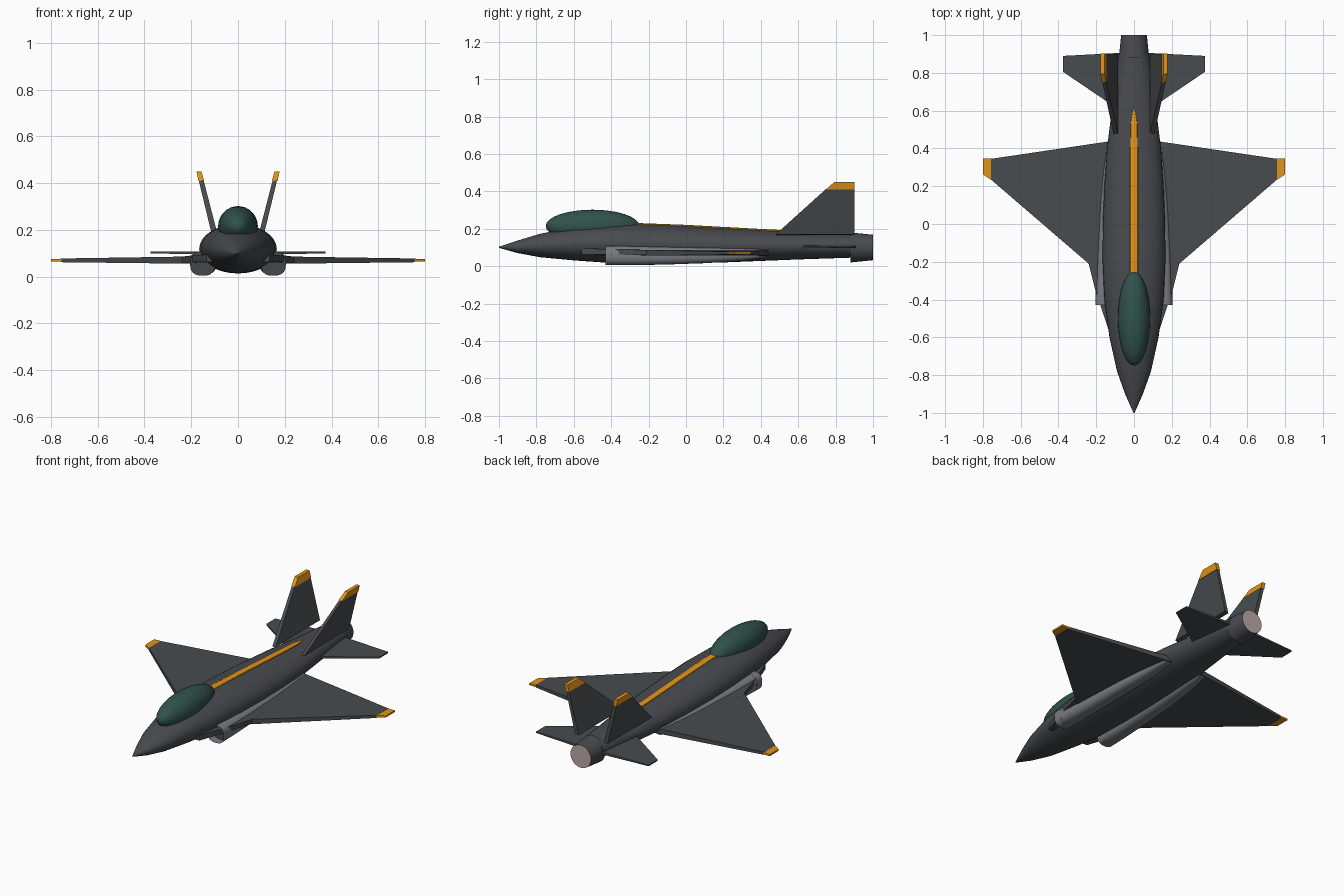
import bpy
import bmesh
import math
from mathutils import Vector

if "Cube" in bpy.data.objects:
    bpy.data.objects.remove(bpy.data.objects["Cube"], do_unlink=True)


def material(name, r, g, b):
    m = bpy.data.materials.new(name)
    m.use_nodes = True
    m.diffuse_color = (r, g, b, 1)
    bsdf = m.node_tree.nodes["Principled BSDF"]
    bsdf.inputs["Base Color"].default_value = (r, g, b, 1)
    bsdf.inputs["Roughness"].default_value = 0.6
    return m


BODY = material("dark grey body", 0.066, 0.07, 0.078)
WING = material("charcoal wing", 0.064, 0.072, 0.077)
DUCT = material("light grey duct", 0.19, 0.2, 0.22)
INSIDE = material("intake interior", 0.06, 0.065, 0.07)
GLASS = material("green canopy glass", 0.03, 0.085, 0.07)
ORANGE = material("orange trim", 0.76, 0.3, 0.01)
EXHAUST = material("pale exhaust", 0.5, 0.4, 0.38)


def finish(bm, name, mats, smooth=False):
    bmesh.ops.recalc_face_normals(bm, faces=bm.faces)
    me = bpy.data.meshes.new(name)
    bm.to_mesh(me)
    bm.free()
    ob = bpy.data.objects.new(name, me)
    bpy.context.collection.objects.link(ob)
    for m in mats:
        me.materials.append(m)
    if smooth:
        bpy.ops.object.select_all(action="DESELECT")
        ob.select_set(True)
        bpy.context.view_layer.objects.active = ob
        bpy.ops.object.shade_smooth_by_angle(angle=math.radians(35))
    return ob


def loft(bm, stations, n=32, power=1.0):
    """Skin rounded sections (x, y, z, half width, half height) along y."""
    rings = []
    for x, y, z, rx, rz in stations:
        ring = []
        for i in range(n):
            a = 2 * math.pi * i / n
            c, s = math.cos(a), math.sin(a)
            ring.append(bm.verts.new((x + rx * math.copysign(abs(c) ** power, c), y,
                                      z + rz * math.copysign(abs(s) ** power, s))))
        rings.append(ring)
    for a, b in zip(rings, rings[1:]):
        for i in range(n):
            j = (i + 1) % n
            bm.faces.new((a[i], a[j], b[j], b[i]))
    front = bm.faces.new(rings[0])
    back = bm.faces.new(rings[-1])
    return front, back


def plate(name, points, direction, mat):
    """Flat panel from (x, y, z, half thickness) outline points."""
    bm = bmesh.new()
    d = Vector(direction)
    up = [bm.verts.new(Vector(p[:3]) + d * p[3]) for p in points]
    low = [bm.verts.new(Vector(p[:3]) - d * p[3]) for p in points]
    bm.faces.new(up)
    bm.faces.new(low[::-1])
    for i in range(len(up)):
        j = (i + 1) % len(up)
        bm.faces.new((up[i], low[i], low[j], up[j]))
    finish(bm, name, [mat])


# Fuselage: y, half width, bottom, top
profile = [(-1, 0.003, 0.098, 0.104), (-0.9, 0.047, 0.07, 0.137),
           (-0.78, 0.09, 0.048, 0.173), (-0.6, 0.13, 0.031, 0.208),
           (-0.4, 0.157, 0.017, 0.224), (-0.2, 0.166, 0.014, 0.224),
           (0, 0.165, 0.015, 0.215), (0.2, 0.157, 0.02, 0.204),
           (0.4, 0.143, 0.028, 0.193), (0.6, 0.118, 0.036, 0.182),
           (0.75, 0.098, 0.041, 0.175), (0.9, 0.08, 0.046, 0.17)]
bm = bmesh.new()
loft(bm, [(0, y, (b + t) / 2, w, (t - b) / 2) for y, w, b, t in profile])
finish(bm, "fuselage", [BODY], True)

# Exhaust nozzle with a pale rear disc
bm = bmesh.new()
front, back = loft(bm, [(0, 0.88, 0.1, 0.08, 0.08), (0, 1, 0.1, 0.068, 0.068)])
back.material_index = 1
finish(bm, "exhaust_nozzle", [BODY, EXHAUST], True)

# Canopy
bm = bmesh.new()
bmesh.ops.create_uvsphere(bm, u_segments=32, v_segments=16, radius=1)
for v in bm.verts:
    v.co = Vector((v.co.x * 0.085, v.co.y * 0.25 - 0.5, v.co.z * 0.087 + 0.215))
finish(bm, "canopy", [GLASS], True)

# Orange spine stripe riding on the fuselage top
bm = bmesh.new()
loft(bm, [(0, y, z, w, 0.007) for y, z, w in
          [(-0.27, 0.224, 0.021), (0, 0.214, 0.021), (0.2, 0.203, 0.021),
           (0.4, 0.192, 0.02), (0.54, 0.185, 0.017), (0.6, 0.18, 0.006)]], 12, 0.6)
finish(bm, "spine_stripe", [ORANGE], True)

for side, s in (("left", 1), ("right", -1)):
    # Air intake duct with a recessed dark mouth
    bm = bmesh.new()
    front, back = loft(bm, [(s * x, y, z, rx, rz) for x, y, z, rx, rz in
                            [(0.152, -0.43, 0.057, 0.053, 0.052),
                             (0.15, -0.3, 0.056, 0.052, 0.051),
                             (0.144, -0.1, 0.056, 0.05, 0.047),
                             (0.138, 0.1, 0.058, 0.046, 0.042),
                             (0.128, 0.28, 0.062, 0.04, 0.035),
                             (0.12, 0.43, 0.068, 0.028, 0.022)]], 24, 0.75)
    bmesh.ops.inset_region(bm, faces=[front], thickness=0.012)
    pit = bmesh.ops.extrude_face_region(bm, geom=[front])["geom"]
    bmesh.ops.delete(bm, geom=[front], context="FACES_ONLY")
    for v in [g for g in pit if isinstance(g, bmesh.types.BMVert)]:
        v.co.y += 0.05
    for g in pit:
        if isinstance(g, bmesh.types.BMFace):
            g.material_index = 1
    finish(bm, side + "_intake", [DUCT, INSIDE], True)

    # Leading edge strake, wing and orange wing tip
    plate(side + "_strake",
          [(s * 0.08, -0.56, 0.079, 0.018), (s * 0.135, -0.56, 0.079, 0.016),
           (s * 0.205, -0.35, 0.076, 0.014), (s * 0.24, -0.21, 0.073, 0.013),
           (s * 0.24, -0.1, 0.073, 0.013), (s * 0.08, 0, 0.073, 0.013)], (0, 0, 1), BODY)
    plate(side + "_wing",
          [(s * 0.08, -0.33, 0.071, 0.016), (s * 0.24, -0.21, 0.071, 0.015),
           (s * 0.757, 0.235, 0.07, 0.008), (s * 0.757, 0.345, 0.07, 0.008),
           (s * 0.08, 0.445, 0.071, 0.016)], (0, 0, 1), WING)
    plate(side + "_wing_tip",
          [(s * 0.755, 0.233, 0.071, 0.006), (s * 0.8, 0.262, 0.071, 0.005),
           (s * 0.8, 0.347, 0.071, 0.005), (s * 0.755, 0.347, 0.071, 0.006)],
          (0, 0, 1), ORANGE)

    # Tailplane
    plate(side + "_tailplane",
          [(s * 0.05, 0.585, 0.103, 0.007), (s * 0.375, 0.805, 0.103, 0.004),
           (s * 0.375, 0.89, 0.103, 0.004), (s * 0.05, 0.907, 0.103, 0.007)],
          (0, 0, 1), WING)

    # Canted fin and its orange cap
    def fin_point(y, z, t):
        return (s * (0.097 + 0.25 * (z - 0.17)), y, z, t)

    plate(side + "_fin",
          [fin_point(0.48, 0.168, 0.012), fin_point(0.75, 0.412, 0.01),
           fin_point(0.9, 0.412, 0.01), fin_point(0.9, 0.168, 0.012)],
          (1, 0, 0.2), WING)
    plate(side + "_fin_cap",
          [fin_point(0.748, 0.41, 0.012), fin_point(0.793, 0.45, 0.011),
           fin_point(0.902, 0.45, 0.011), fin_point(0.902, 0.41, 0.012)],
          (1, 0, 0), ORANGE)
